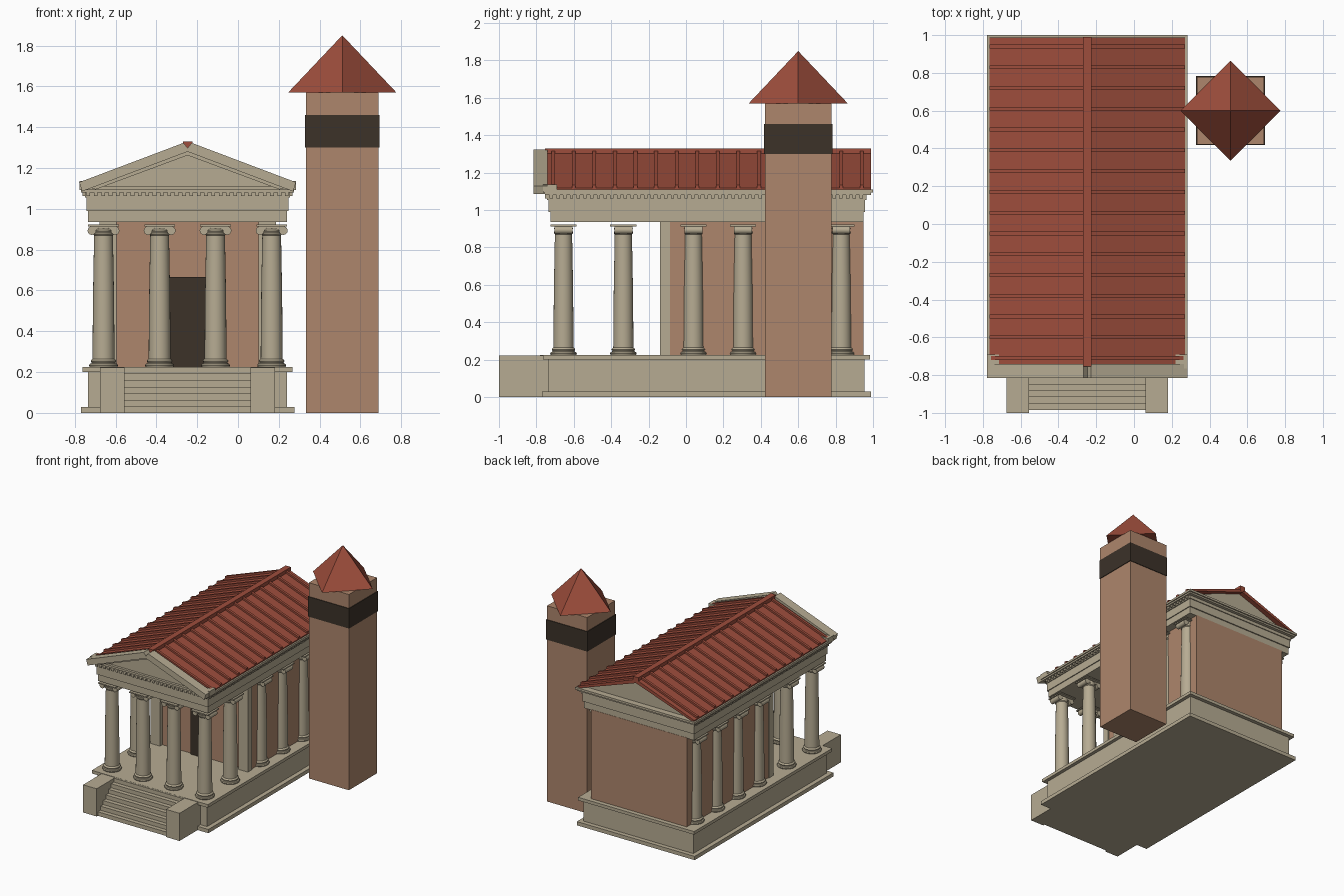
import bpy, bmesh, math
from mathutils import Vector

if "Cube" in bpy.data.objects:
    bpy.data.objects.remove(bpy.data.objects["Cube"])

CX = -0.247  # temple centre line


def material(name, rgb):
    m = bpy.data.materials.new(name)
    m.diffuse_color = (*rgb, 1)
    m.use_nodes = True
    m.node_tree.nodes["Principled BSDF"].inputs["Base Color"].default_value = m.diffuse_color
    return m


STONE = material("stone", (0.47, 0.41, 0.29))
BRICK = material("brick", (0.42, 0.24, 0.15))
TILE = material("tile", (0.34, 0.075, 0.045))
DARK = material("dark", (0.045, 0.032, 0.022))


def finish(bm, name, mat, smooth=False):
    bmesh.ops.recalc_face_normals(bm, faces=bm.faces)
    me = bpy.data.meshes.new(name)
    bm.to_mesh(me)
    bm.free()
    me.materials.append(mat)
    ob = bpy.data.objects.new(name, me)
    bpy.context.collection.objects.link(ob)
    if smooth:
        bpy.ops.object.select_all(action='DESELECT')
        ob.select_set(True)
        bpy.context.view_layer.objects.active = ob
        bpy.ops.object.shade_smooth_by_angle(angle=math.radians(35))
    return ob


def add_box(bm, x0, x1, y0, y1, z0, z1):
    vs = bmesh.ops.create_cube(bm, size=1)["verts"]
    for v in vs:
        v.co = Vector(((x0 + x1) / 2 + v.co.x * (x1 - x0),
                       (y0 + y1) / 2 + v.co.y * (y1 - y0),
                       (z0 + z1) / 2 + v.co.z * (z1 - z0)))


def boxes(name, mat, *dims):
    bm = bmesh.new()
    for d in dims:
        add_box(bm, *d)
    return finish(bm, name, mat)


def add_prism(bm, pts, y0, y1):
    f = bm.faces.new([bm.verts.new((x, y0, z)) for x, z in pts])
    new = bmesh.ops.extrude_face_region(bm, geom=[f])["geom"]
    for v in new:
        if isinstance(v, bmesh.types.BMVert):
            v.co.y = y1


def add_lathe(bm, profile, cx, cy, n=24):
    rings = [[bm.verts.new((cx + r * math.cos(2 * math.pi * i / n),
                            cy + r * math.sin(2 * math.pi * i / n), z))
              for i in range(n)] for r, z in profile]
    for a, b in zip(rings, rings[1:]):
        for i in range(n):
            j = (i + 1) % n
            bm.faces.new((a[i], a[j], b[j], b[i]))
    bm.faces.new(rings[0])
    bm.faces.new(rings[-1])


def centred(w, y0, y1, z0, z1):
    return (CX - w, CX + w, y0, y1, z0, z1)


# Podium with base and top mouldings
boxes("podium", STONE,
      centred(0.523, -0.77, 0.99, 0, 0.03),
      centred(0.487, -0.735, 0.955, 0.03, 0.205),
      centred(0.515, -0.765, 0.985, 0.2, 0.225))

# Front stairs between two cheek walls
N = 7
boxes("stairs", STONE, *[centred(0.31, -0.985 + 0.034 * i, -0.73,
                                 0.032 * i, 0.032 * (i + 1)) for i in range(N)])
boxes("stair_cheeks", STONE, *[(min(a, b), max(a, b), -1, -0.735, 0, 0.222)
                               for a, b in [(CX + s * 0.308, CX + s * 0.428) for s in (-1, 1)]])

# Cella, corner piers and doorway
boxes("cella_walls", BRICK, centred(0.425, -0.11, 0.95, 0.22, 0.94))
boxes("wall_end_piers", STONE, *[(CX + s * 0.39 - 0.042, CX + s * 0.39 + 0.042, -0.14, -0.085, 0.222, 0.94)
                                 for s in (-1, 1)])
boxes("doorway", DARK, centred(0.088, -0.125, -0.1, 0.225, 0.665))

# Columns: free-standing porch columns and engaged side columns
COLUMN = [(0.068, 0.225), (0.071, 0.232), (0.068, 0.24), (0.06, 0.243), (0.059, 0.248),
          (0.063, 0.254), (0.06, 0.26), (0.054, 0.265), (0.053, 0.4), (0.051, 0.6),
          (0.046, 0.87), (0.051, 0.876), (0.051, 0.884), (0.046, 0.888), (0.052, 0.905)]


def column(x, y, name):
    bm = bmesh.new()
    add_lathe(bm, COLUMN, x, y)
    for s in (-1, 1):  # scroll rolls
        n, r = 16, 0.021
        pts = [(x + s * 0.057 + r * math.cos(2 * math.pi * i / n),
                0.893 + r * math.sin(2 * math.pi * i / n)) for i in range(n)]
        add_prism(bm, pts, y - 0.048, y + 0.048)
    add_box(bm, x - 0.06, x + 0.06, y - 0.044, y + 0.044, 0.895, 0.914)
    add_box(bm, x - 0.075, x + 0.075, y - 0.07, y + 0.07, 0.913, 0.922)
    finish(bm, name, STONE, True)


SPOTS = [(x, -0.655) for x in (-0.137, 0.137)]
SPOTS += [(s * 0.412, y) for y in (-0.655, -0.335, 0.04, 0.305, 0.57, 0.83) for s in (-1, 1)]
for i, (dx, y) in enumerate(SPOTS):
    column(CX + dx, y, f"column_{i + 1}")

# Entablature: architrave, frieze, bed moulding and cornice
boxes("entablature", STONE,
      centred(0.488, -0.725, 0.948, 0.935, 0.995),
      centred(0.495, -0.735, 0.957, 0.99, 1.058),
      centred(0.502, -0.742, 0.964, 1.055, 1.085),
      centred(0.522, -0.755, 0.99, 1.08, 1.095),
      centred(0.53, -0.765, 1.0, 1.093, 1.11))

# Dentil rows under the cornice
bm = bmesh.new()
for i in range(28):
    x = CX - 0.486 + i * 0.036
    add_box(bm, x - 0.009, x + 0.009, -0.753, -0.735, 1.062, 1.082)
for i in range(47):
    y = -0.72 + i * 0.036
    for s in (-1, 1):
        x = CX + s * 0.506
        add_box(bm, x - 0.008, x + 0.008, y - 0.009, y + 0.009, 1.062, 1.082)
finish(bm, "dentils", STONE)

# Front and back gable walls
bm = bmesh.new()
for y0, y1 in ((-0.745, -0.7), (0.91, 0.95)):
    add_prism(bm, [(CX - 0.49, 1.1), (CX + 0.49, 1.1), (CX, 1.285)], y0, y1)
finish(bm, "gable_walls", STONE)

# Raking cornices with stepped inner moulding, and corner blocks
bm = bmesh.new()
for s in (-1, 1):
    add_prism(bm, [(CX + s * x, z) for x, z in
                   ((0.531, 1.13), (0.02, 1.323), (0, 1.298), (0, 1.28), (0.517, 1.085))], -0.815, -0.74)
    add_prism(bm, [(CX + s * x, z) for x, z in
                   ((0.50, 1.11), (0, 1.295), (0, 1.262), (0.45, 1.095))], -0.785, -0.735)
    xs = sorted((CX + s * 0.44, CX + s * 0.53))
    add_box(bm, *xs, -0.765, -0.69, 1.1, 1.137)
finish(bm, "raking_cornice", STONE)

# Roof slopes, tile ribs and ridge
E, ZE, ZR = 0.518, 1.108, 1.3
bm = bmesh.new()
for s in (-1, 1):
    add_prism(bm, [(CX + s * E, ZE + 0.01), (CX, ZR + 0.01), (CX, ZR - 0.02), (CX + s * E, ZE - 0.008)],
              -0.745, 0.988)
finish(bm, "roof_slopes", TILE)
bm = bmesh.new()
for i in range(16):
    y = -0.71 + i * 0.11
    for s in (-1, 1):
        add_prism(bm, [(CX + s * E, ZE + 0.026), (CX, ZR + 0.025), (CX, ZR), (CX + s * E, ZE)],
                  y - 0.01, y + 0.01)
finish(bm, "roof_ribs", TILE)
boxes("roof_ridge", TILE, centred(0.023, -0.755, 0.99, 1.29, 1.33))

# Tower with dark band and four-sided cap
TX, TY = 0.511, 0.6
boxes("tower", BRICK, (TX - 0.178, TX + 0.178, TY - 0.178, TY + 0.178, 0, 1.57))
boxes("tower_band", DARK, (TX - 0.183, TX + 0.183, TY - 0.183, TY + 0.183, 1.3, 1.46))
bm = bmesh.new()
bmesh.ops.create_cone(bm, cap_ends=True, segments=4, radius1=0.265, radius2=0, depth=0.28)
bmesh.ops.translate(bm, verts=bm.verts, vec=(TX, TY, 1.71))
finish(bm, "tower_cap", TILE)
